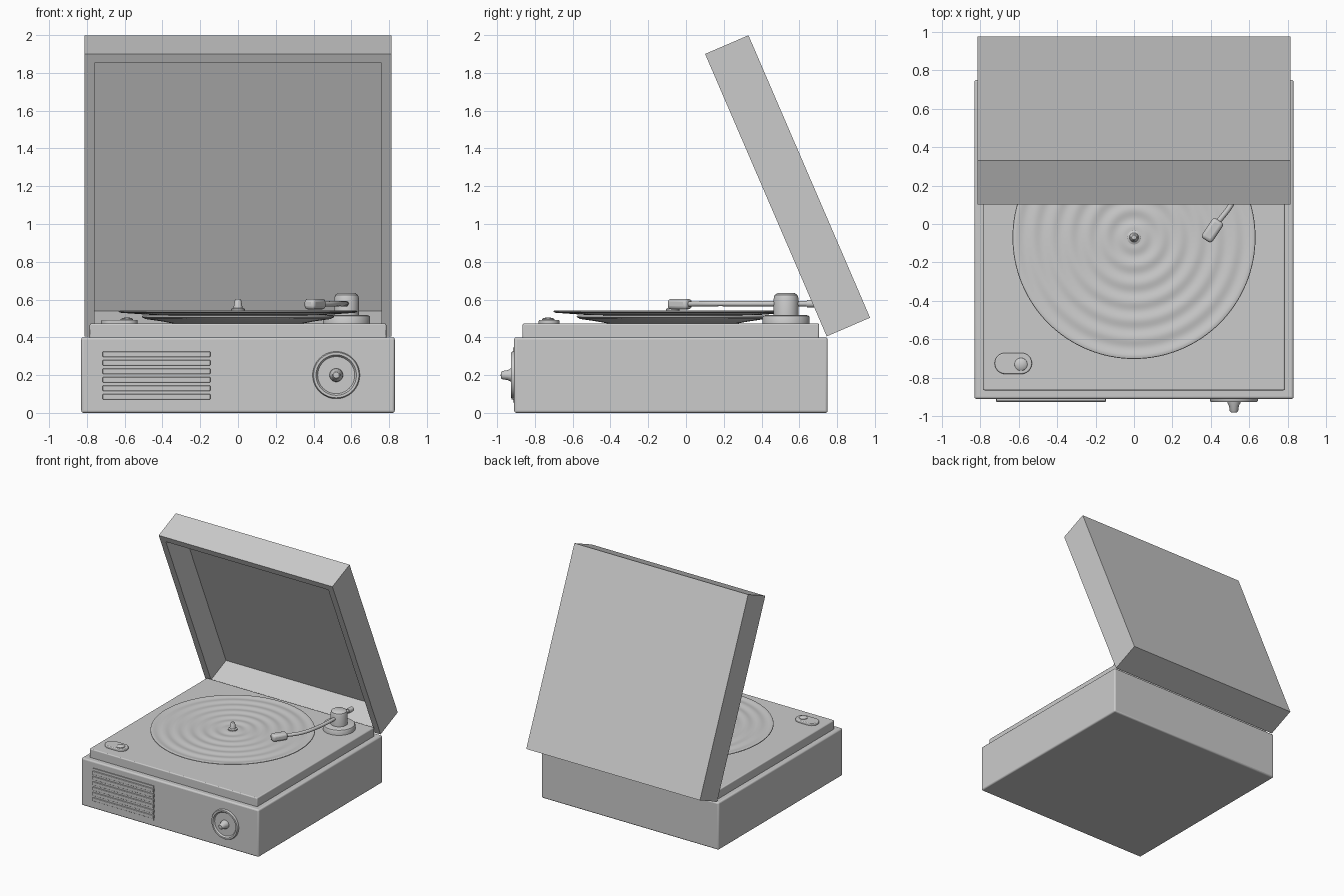
import bpy, bmesh, math
from mathutils import Vector

if "Cube" in bpy.data.objects:
    bpy.data.objects.remove(bpy.data.objects["Cube"])


def finish(name, bm, smooth=True, bevel=0, segs=3):
    bmesh.ops.recalc_face_normals(bm, faces=bm.faces)
    me = bpy.data.meshes.new(name)
    bm.to_mesh(me)
    bm.free()
    ob = bpy.data.objects.new(name, me)
    bpy.context.collection.objects.link(ob)
    if bevel:
        m = ob.modifiers.new("bevel", 'BEVEL')
        m.width, m.segments, m.limit_method = bevel, segs, 'ANGLE'
    if smooth:
        bpy.ops.object.select_all(action='DESELECT')
        bpy.context.view_layer.objects.active = ob
        ob.select_set(True)
        bpy.ops.object.shade_smooth_by_angle(angle=math.radians(35))
    return ob


def box_bm(lo, hi):
    bm = bmesh.new()
    bmesh.ops.create_cube(bm, size=1)
    for v in bm.verts:
        v.co = Vector([(a + b) / 2 + c * (b - a) for a, b, c in zip(lo, hi, v.co)])
    return bm


def box(name, lo, hi, bevel=0.0):
    return finish(name, box_bm(lo, hi), bevel > 0, bevel)


def lathe(name, profile, loc, n=64):
    """Closed turned solid from (radius, height) points, starting and ending on the axis."""
    bm = bmesh.new()
    vs = [bm.verts.new((r, 0, z)) for r, z in profile]
    es = [bm.edges.new(p) for p in zip(vs, vs[1:])]
    bmesh.ops.spin(bm, geom=vs + es, cent=(0, 0, 0), axis=(0, 0, 1),
                   angle=2 * math.pi, steps=n, use_merge=True)
    bmesh.ops.remove_doubles(bm, verts=bm.verts, dist=1e-5)
    ob = finish(name, bm)
    ob.location = loc
    return ob


def tube(name, pts, radius):
    cu = bpy.data.curves.new(name, 'CURVE')
    cu.dimensions = '3D'
    cu.bevel_depth, cu.bevel_resolution, cu.resolution_u = radius, 5, 10
    cu.use_fill_caps = True
    sp = cu.splines.new('BEZIER')
    sp.bezier_points.add(len(pts) - 1)
    for b, p in zip(sp.bezier_points, pts):
        b.co = p
        b.handle_left_type = b.handle_right_type = 'AUTO'
    ob = bpy.data.objects.new(name, cu)
    bpy.context.collection.objects.link(ob)
    return ob


# Case and raised deck
box("case", (-0.83, -0.91, 0), (0.83, 0.75, 0.4), 0.012)
box("deck", (-0.785, -0.865, 0.38), (0.785, 0.705, 0.473), 0.008)

# Open lid: hollow box tilted back on its hinge line
bm = box_bm((-0.813, 0, 0), (0.813, 0.25, 1.628))
bm.normal_update()
front = min(bm.faces, key=lambda f: f.calc_center_median().y)
bmesh.ops.inset_region(bm, faces=[front], thickness=0.075)
new = bmesh.ops.extrude_face_region(bm, geom=[front])['geom']
bmesh.ops.translate(bm, vec=(0, 0.22, 0),
                    verts=[g for g in new if isinstance(g, bmesh.types.BMVert)])
if front.is_valid:
    bmesh.ops.delete(bm, geom=[front], context='FACES_ONLY')
lid = finish("lid", bm, smooth=False)
lid.location = (0, 0.745, 0.405)
lid.rotation_euler.x = math.radians(23.3)

# Platter, rippled record and spindle
C = (0, -0.07, 0)
lathe("platter", [(0, 0.465), (0.3, 0.465), (0.4, 0.484), (0.49, 0.497), (0.51, 0.508),
                  (0.505, 0.515), (0, 0.52)], C, 96)
top = [(0.62 - 0.57 * i / 60, 0.54 + 0.003 * math.cos(2 * math.pi * 6 * i / 60))
       for i in range(61)]
lathe("record", [(0, 0.512), (0.45, 0.518), (0.62, 0.53), (0.632, 0.535), (0.63, 0.54)]
      + top + [(0, 0.54)], C, 128)
lathe("spindle", [(0, 0.53), (0.036, 0.53), (0.036, 0.55), (0.024, 0.556), (0.018, 0.594),
                  (0.012, 0.602), (0, 0.604)], C, 32)

# Tonearm base, pivot, arm, stub and head
P = (0.575, 0.53, 0)
lathe("tonearm_base", [(0, 0.465), (0.125, 0.465), (0.125, 0.505), (0.12, 0.514),
                       (0.108, 0.518), (0, 0.518)], P)
lathe("tonearm_pivot", [(0, 0.51), (0.066, 0.51), (0.066, 0.605), (0.06, 0.624),
                        (0.045, 0.634), (0, 0.636)], P, 48)
tube("tonearm", [(0.43, 0.0, 0.576), (0.515, 0.12, 0.578), (0.56, 0.3, 0.578),
                 (0.575, 0.53, 0.578), (0.58, 0.66, 0.578)], 0.014)
tube("counterweight", [(0.578, 0.64, 0.578), (0.581, 0.695, 0.578)], 0.02)
head = box("cartridge_head", (-0.033, -0.062, -0.028), (0.033, 0.062, 0.028), 0.018)
head.location = (0.408, -0.033, 0.576)
head.rotation_euler.z = math.radians(-34)

# Slide switch on the deck
bm = bmesh.new()
ring = []
for side in (1, -1):
    for i in range(17):
        a = -math.pi / 2 + math.pi * i / 16
        ring.append(bm.verts.new((side * (0.042 + 0.055 * math.cos(a)),
                                  side * 0.055 * math.sin(a), 0)))
face = bm.faces.new(ring)
ext = bmesh.ops.extrude_face_region(bm, geom=[face])['geom']
bmesh.ops.translate(bm, vec=(0, 0, 0.027),
                    verts=[g for g in ext if isinstance(g, bmesh.types.BMVert)])
plate = finish("switch_plate", bm, bevel=0.006)
plate.location = (-0.628, -0.725, 0.465)
lathe("switch_button", [(0, 0.48), (0.034, 0.48), (0.033, 0.496), (0.024, 0.503), (0, 0.505)],
      (-0.588, -0.73, 0), 32)

# Speaker grille: backing panel and slats
box("grille_panel", (-0.715, -0.917, 0.055), (-0.148, -0.9, 0.345))
for i in range(6):
    z = 0.085 + 0.045 * i
    box(f"grille_slat_{i + 1}", (-0.717, -0.925, z - 0.014), (-0.146, -0.9, z + 0.014), 0.004)

# Front dial with raised rim and tapered knob
D = (0.52, -0.9, 0.2)
dial = lathe("dial", [(0, 0), (0.125, 0), (0.125, 0.018), (0.12, 0.026), (0.107, 0.026),
                      (0.098, 0.014), (0, 0.014)], D)
knob = lathe("dial_knob", [(0, 0), (0.036, 0.012), (0.034, 0.03), (0.026, 0.045), (0.022, 0.072),
                           (0.016, 0.08), (0, 0.081)], D, 32)
for ob in (dial, knob):
    ob.rotation_euler.x = math.radians(90)
